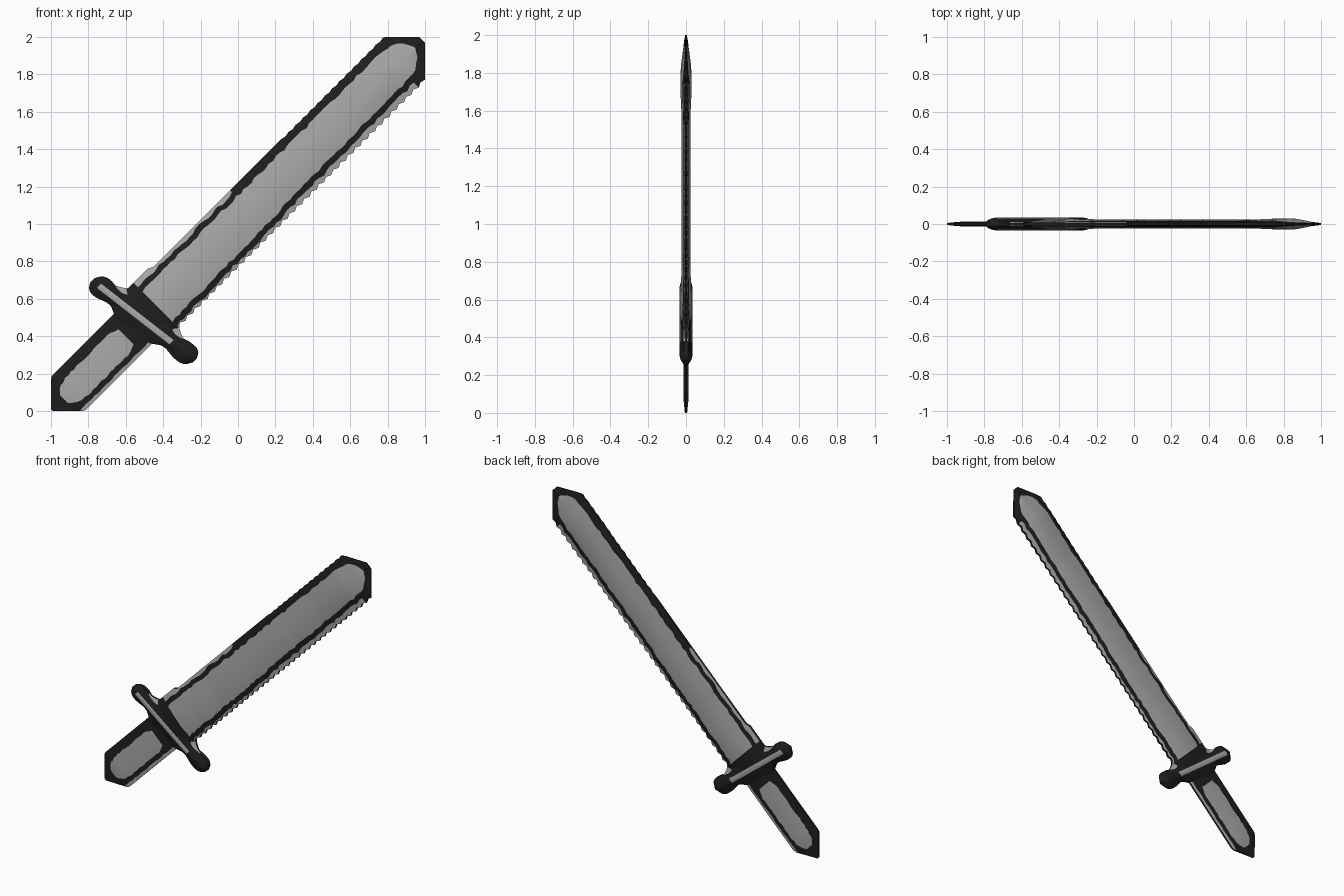
import bpy, bmesh, math, random

random.seed(4)
R2 = math.sqrt(2)
old = bpy.data.objects.get("Cube")
if old:
    bpy.data.objects.remove(old, do_unlink=True)


def material(name, value):
    m = bpy.data.materials.new(name)
    m.use_nodes = True
    color = (value, value, value, 1)
    m.diffuse_color = color
    m.node_tree.nodes["Principled BSDF"].inputs["Base Color"].default_value = color
    return m


MATS = [material("steel grey", 0.40), material("outline black", 0.013)]
GREY, BLACK = 0, 1


def place(u, v, y):
    """u runs from pommel to tip, v across the sword, both on the diagonal."""
    return ((u - v) / R2, y, 1 + (u + v) / R2)


def clamp(x, lo, hi):
    return max(lo, min(hi, x))


def spread(a, b, n):
    return [a + (b - a) * i / n for i in range(n + 1)]


def wobble(amount):
    return random.uniform(-amount, amount)


def loft(name, stations, section, paint):
    """Two mirrored skins through the sections, closed by a thin rim."""
    bm = bmesh.new()
    rows = []
    for s in stations:
        pts = section(s)
        rows.append([[bm.verts.new(place(u, v, side * t)) for u, v, t in pts]
                     for side in (-1, 1)])
    count = len(rows[0][0])

    def quad(verts, mat):
        bm.faces.new(verts).material_index = mat

    for i in range(len(rows) - 1):
        mid = (stations[i] + stations[i + 1]) / 2
        a, b = rows[i], rows[i + 1]
        for k in range(count - 1):
            for side in (0, 1):
                quad((a[side][k], a[side][k + 1], b[side][k + 1], b[side][k]), paint(mid, k))
        for k in (0, count - 1):
            quad((a[0][k], a[1][k], b[1][k], b[0][k]), BLACK)
    for end in (rows[0], rows[-1]):
        for k in range(count - 1):
            quad((end[0][k], end[0][k + 1], end[1][k + 1], end[1][k]), BLACK)
    bmesh.ops.recalc_face_normals(bm, faces=bm.faces)
    mesh = bpy.data.meshes.new(name)
    bm.to_mesh(mesh)
    bm.free()
    ob = bpy.data.objects.new(name, mesh)
    bpy.context.collection.objects.link(ob)
    for m in MATS:
        mesh.materials.append(m)
    bpy.ops.object.select_all(action='DESELECT')
    ob.select_set(True)
    bpy.context.view_layer.objects.active = ob
    bpy.ops.object.shade_smooth_by_angle(angle=math.radians(35))
    return ob


# Blade: serrated lower edge, ridge off centre, dark outline near both edges
tooth = [0]


def blade_section(u):
    tooth[0] += 1
    notch = 0.014 * (tooth[0] % 2)
    lim = R2 - u
    low = max(-0.168 + notch, -lim)
    high = min(0.157 - (0.4 * notch if u > 0.5 else 0), lim)
    if u < -0.5:
        high += 0.015
    round_tip = math.sqrt(max(0.004, 1 - (max(0, u - 1.16) / 0.17) ** 2))
    inner = (-0.098 - 0.022 * clamp((0.8 - u) / 1.4, 0, 1)) * round_tip + wobble(0.006)
    line_low = max(inner - 0.032 + wobble(0.004), low * 0.97)
    top = 0.108 * round_tip + wobble(0.006)
    line_top = min(top + 0.03 + wobble(0.004), high * 0.97)
    swell = 1 + 0.3 * clamp((u - 0.85) / 0.2, 0, 1) + 0.3 * clamp((-0.25 - u) / 0.3, 0, 1)
    swell *= clamp(lim / 0.26, 0.12, 1)
    cols = [(low, 0.006), (line_low, 0.010), (inner, 0.014), (-0.05 * round_tip, 0.023),
            (0.03 * round_tip, 0.021), (top, 0.015), (line_top, 0.011), (high, 0.006)]
    return [(u, v, t * swell) for v, t in cols]


def blade_paint(u, k):
    if k in (1, 5) or u > 1.325 or u < -0.63:
        return BLACK
    if (k == 0 and u > 1.2) or (k == 6 and u > 0.1):
        return BLACK
    return GREY


loft("blade", spread(-0.70, 1.39, 76), blade_section, blade_paint)


# Grip: flat, pointed at the pommel end, with an inset grey panel
def grip_section(u):
    lim = R2 + u
    low, high = max(-0.128, -lim), min(0.130, lim)
    f = math.sqrt(max(0.004, 1 - (max(0, -1.20 - u) / 0.13) ** 2))
    f *= 1 - 0.45 * clamp((u + 0.90) / 0.08, 0, 1)
    inner, top = -0.080 * f + wobble(0.004), 0.072 * f + wobble(0.004)
    line_low = max(-0.108 + wobble(0.003), low * 0.97)
    thick = clamp(lim / 0.15, 0.2, 1)
    cols = [(low, 0.006), (line_low, 0.009), (inner, 0.012), (0, 0.013),
            (top, 0.012), (high, 0.006)]
    return [(u, v, t * thick) for v, t in cols]


def grip_paint(u, k):
    if u < -1.325 or (u > -0.84 and k > 0):
        return BLACK
    if k == 0:
        return GREY if u > -1.29 else BLACK
    return GREY if k in (2, 3) else BLACK


loft("grip", spread(-1.405, -0.72, 32), grip_section, grip_paint)


# Crossguard: slightly slanted bar with round ends, a grey ridge and grey fillets
def guard_section(v):
    u = -0.722 - 0.125 * v
    end = clamp((0.346 - abs(v + 0.007)) / 0.06, 0.03, 1)
    cap = math.sqrt(end * (2 - end))
    neck = 0.046 + 0.014 * clamp((abs(v) - 0.2) / 0.06, 0, 1)
    neck += 0.035 * clamp((0.17 - abs(v)) / 0.06, 0, 1)
    w = neck * cap
    fillet = 0.002 + 0.045 * clamp((0.23 - abs(v)) / 0.07, 0, 1)
    ridge = 0.016 * cap
    thick = 0.35 + 0.65 * cap
    cols = [(-w, 0.010), (-w * 0.6, 0.022), (-ridge, 0.030), (0, 0.034),
            (ridge, 0.030), (w * 0.7, 0.020), (w, 0.012), (w + fillet, 0.006)]
    return [(u + d, v, t * thick) for d, t in cols]


def guard_paint(v, k):
    if k in (2, 3):
        return GREY if -0.20 < v < 0.29 else BLACK
    if k == 6:
        return GREY if 0.14 < abs(v) < 0.24 else BLACK
    return BLACK


loft("crossguard", spread(-0.352, 0.338, 44), guard_section, guard_paint)
